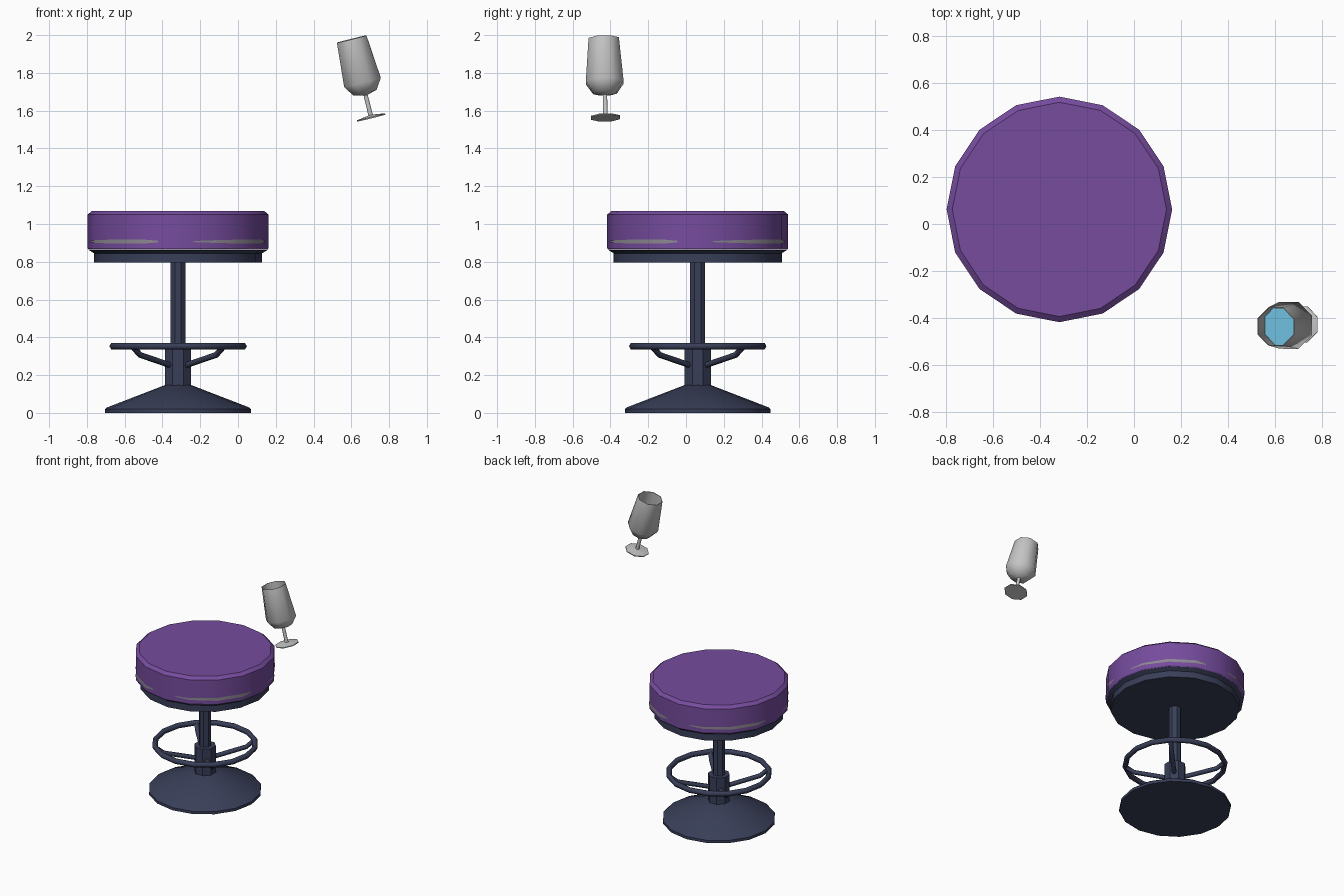
import bpy, bmesh, math
from mathutils import Vector, Matrix

if "Cube" in bpy.data.objects:
    bpy.data.objects.remove(bpy.data.objects["Cube"])

CENTRE = Vector((-0.317, 0.062, 0))


def material(name, rgb):
    m = bpy.data.materials.new(name)
    m.diffuse_color = (*rgb, 1)
    m.use_nodes = True
    m.node_tree.nodes["Principled BSDF"].inputs["Base Color"].default_value = m.diffuse_color
    return m


PURPLE = material("purple_vinyl", (0.18, 0.072, 0.34))
NAVY = material("dark_navy_metal", (0.040, 0.049, 0.098))
TRIM = material("grey_trim", (0.27, 0.25, 0.29))
GLASS = material("pale_grey_glass", (0.55, 0.55, 0.55))
BLUE = material("blue_drink", (0.16, 0.52, 0.75))


def finish(name, bm, mat, angle=30, matrix=None, fix=True):
    if fix:
        bmesh.ops.recalc_face_normals(bm, faces=bm.faces)
    me = bpy.data.meshes.new(name)
    bm.to_mesh(me)
    bm.free()
    me.materials.append(mat)
    ob = bpy.data.objects.new(name, me)
    bpy.context.collection.objects.link(ob)
    ob.matrix_world = matrix or Matrix.Translation(CENTRE)
    bpy.ops.object.select_all(action='DESELECT')
    ob.select_set(True)
    bpy.context.view_layer.objects.active = ob
    bpy.ops.object.shade_smooth_by_angle(angle=math.radians(angle))
    return ob


def ring_loft(bm, loops, closed=False):
    """Skin consecutive vertex loops with quads."""
    n = len(loops[0])
    pairs = list(zip(loops, loops[1:])) + ([(loops[-1], loops[0])] if closed else [])
    for a, b in pairs:
        for i in range(n):
            j = (i + 1) % n
            bm.faces.new((a[i], a[j], b[j], b[i]))


def lathe(name, profile, sides, mat, turn=0.0, angle=30, matrix=None, caps=(True, True)):
    bm = bmesh.new()
    loops = []
    for r, z in profile:
        loops.append([bm.verts.new((r * math.cos(turn + math.tau * i / sides),
                                    r * math.sin(turn + math.tau * i / sides), z))
                      for i in range(sides)])
    ring_loft(bm, loops)
    if caps[0]:
        bm.faces.new(loops[0][::-1])
    if caps[1]:
        bm.faces.new(loops[-1])
    return finish(name, bm, mat, angle, matrix)


def tube(name, pts, radius, mat, sides=6, closed=False):
    """Sweep a round section along a path."""
    bm = bmesh.new()
    loops, n = [], len(pts)
    for i, p in enumerate(pts):
        a = pts[(i - 1) % n] if closed else pts[max(i - 1, 0)]
        b = pts[(i + 1) % n] if closed else pts[min(i + 1, n - 1)]
        t = (b - a).normalized()
        u = t.cross(Vector((0, 0, 1))).normalized()
        v = u.cross(t)
        loops.append([bm.verts.new(p + radius * (u * math.cos(math.tau * k / sides)
                                                 + v * math.sin(math.tau * k / sides)))
                      for k in range(sides)])
    ring_loft(bm, loops, closed)
    if not closed:
        bm.faces.new(loops[0])
        bm.faces.new(loops[-1])
    return finish(name, bm, mat, 61)


# Seat cushion and the dark plate under it
lathe("seat_cushion", [(0.474, 0.864), (0.479, 0.872), (0.479, 1.05), (0.455, 1.07)], 16, PURPLE)
lathe("seat_plate", [(0.445, 0.797), (0.445, 0.845), (0.474, 0.863)], 16, NAVY)


# Thin trim strips following the cushion facets, one per quadrant
def facet_radius(deg, r=0.479):
    return r * math.cos(math.pi / 16) / math.cos(math.radians(deg % 22.5 - 11.25)) + 0.003


for q in range(4):
    bm = bmesh.new()
    rows = []
    for d, half in ((10, 0.003), (22.5, 0.007), (45, 0.011), (67.5, 0.011), (77, 0.004)):
        r, a = facet_radius(d), math.radians(d + 90 * q)
        rows.append([bm.verts.new((r * math.cos(a), r * math.sin(a), 0.907 + s * half))
                     for s in (-1, 1)])
    for a, b in zip(rows, rows[1:]):
        bm.faces.new((a[0], b[0], b[1], a[1]))
    finish(f"seat_trim_{q + 1}", bm, TRIM, fix=False)

# Pole, collar and conical foot
OCT = math.pi / 8
lathe("pole", [(0.043, 0.3), (0.043, 0.80)], 8, NAVY, OCT)
lathe("collar", [(0.075, 0.13), (0.075, 0.345)], 8, NAVY, OCT)
lathe("base", [(0.386, 0), (0.386, 0.02), (0.376, 0.029), (0.07, 0.147)], 16, NAVY)

# Footrest ring with four diagonal arms
tube("footrest_ring", [Vector((0.345 * math.cos(math.tau * i / 16),
                               0.345 * math.sin(math.tau * i / 16), 0.353))
                       for i in range(16)], 0.019, NAVY, closed=True)
for q in range(4):
    d = Vector((math.cos(math.pi / 4 + q * math.pi / 2), math.sin(math.pi / 4 + q * math.pi / 2), 0))
    path = [d * r + Vector((0, 0, z)) for r, z in ((0.05, 0.25), (0.285, 0.307), (0.338, 0.35))]
    tube(f"footrest_arm_{q + 1}", path, 0.016, NAVY)

# Tilted goblet with drink inside
tilt = (Matrix.Translation((0.706, -0.426, 1.561)) @ Matrix.Rotation(math.radians(1.3), 4, 'X')
        @ Matrix.Rotation(math.radians(-14), 4, 'Y'))
lathe("goblet", [(0.083, 0), (0.083, 0.006), (0.013, 0.016), (0.012, 0.125), (0.068, 0.138),
                 (0.108, 0.195), (0.087, 0.431), (0.084, 0.431), (0.098, 0.255)],
      8, GLASS, OCT, 50, tilt, (True, False))
lathe("drink", [(0.097, 0.25), (0.0985, 0.256)], 8, BLUE, OCT, 30, tilt)
